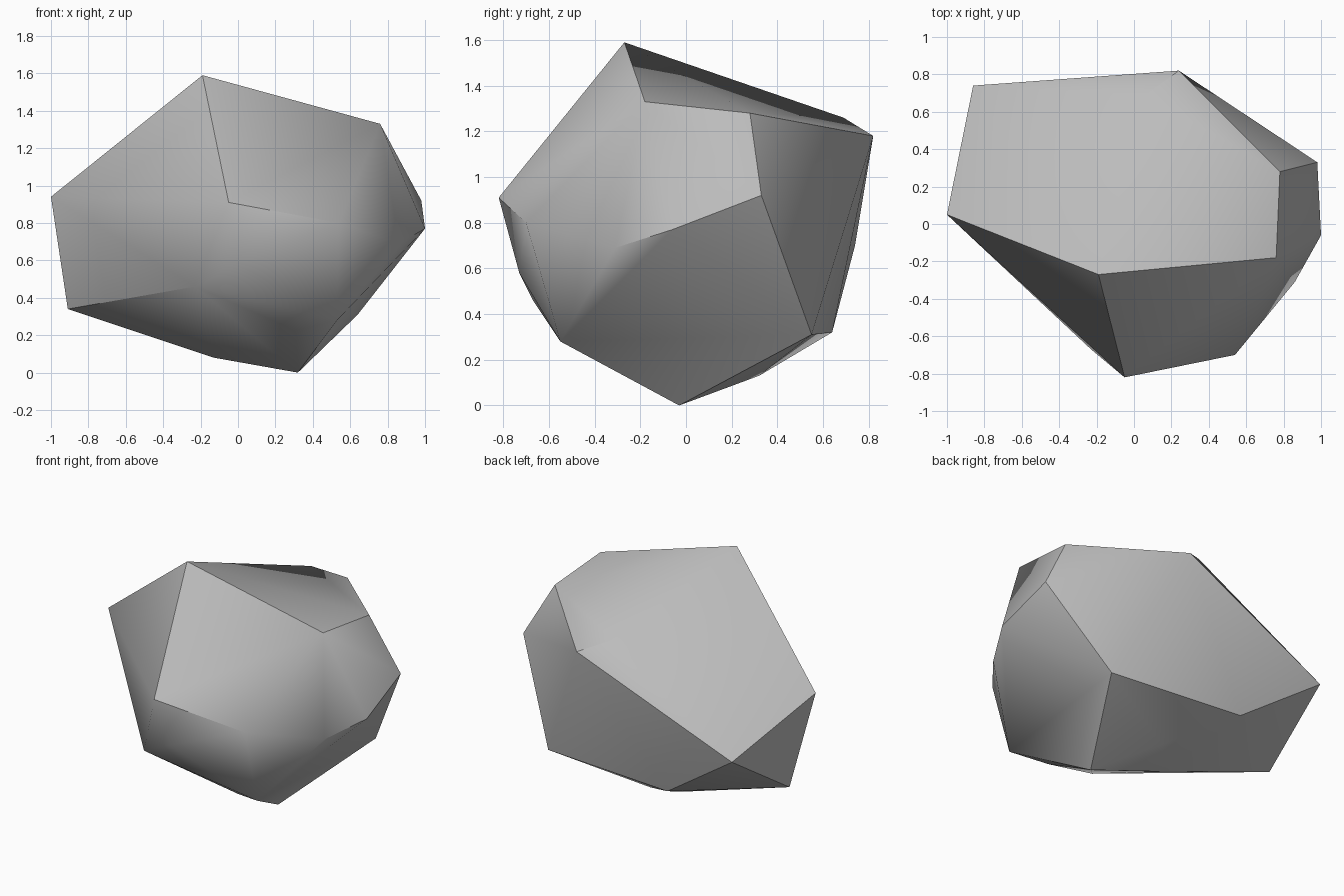
import bpy, bmesh, math

cube = bpy.data.objects.get("Cube")
if cube:
    bpy.data.objects.remove(cube, do_unlink=True)

# Corners of the boulder, grouped by where they sit
crown = [(-.19, -.27, 1.59), (.76, -.18, 1.33), (.78, .28, 1.28),
         (.24, .82, 1.18), (.06, .69, 1.26)]
girdle = [(-1, .05, .94), (-.05, -.82, .91), (.54, -.7, .8), (.86, -.31, .69),
          (1, -.06, .77), (.98, .33, .92), (-.86, .74, .7)]
base = [(-.23, -.67, .46), (0, -.73, .58), (.53, -.55, .28), (.31, -.44, .225),
        (.32, -.03, 0), (-.91, .2, .34), (-.13, .14, .08), (.04, .32, .13),
        (.64, .55, .31), (-.31, .64, .32)]

# Boulder body: the convex skin around the corners
bm = bmesh.new()
for corner in crown + girdle + base:
    bm.verts.new(corner)
hull = bmesh.ops.convex_hull(bm, input=bm.verts)
spare = [v for v in hull["geom_interior"] if isinstance(v, bmesh.types.BMVert)]
bmesh.ops.delete(bm, geom=spare, context="VERTS")
bmesh.ops.recalc_face_normals(bm, faces=bm.faces)
mesh = bpy.data.meshes.new("boulder")
bm.to_mesh(mesh)
bm.free()
boulder = bpy.data.objects.new("boulder", mesh)
bpy.context.collection.objects.link(boulder)

# Stone colour
stone = bpy.data.materials.new("stone_grey")
stone.use_nodes = True
grey = (.5, .5, .5, 1)
stone.diffuse_color = grey
stone.node_tree.nodes["Principled BSDF"].inputs["Base Color"].default_value = grey
mesh.materials.append(stone)

# Soft facets with crisp ridges
bpy.ops.object.select_all(action="DESELECT")
boulder.select_set(True)
bpy.context.view_layer.objects.active = boulder
bpy.ops.object.shade_smooth_by_angle(angle=math.radians(40))
